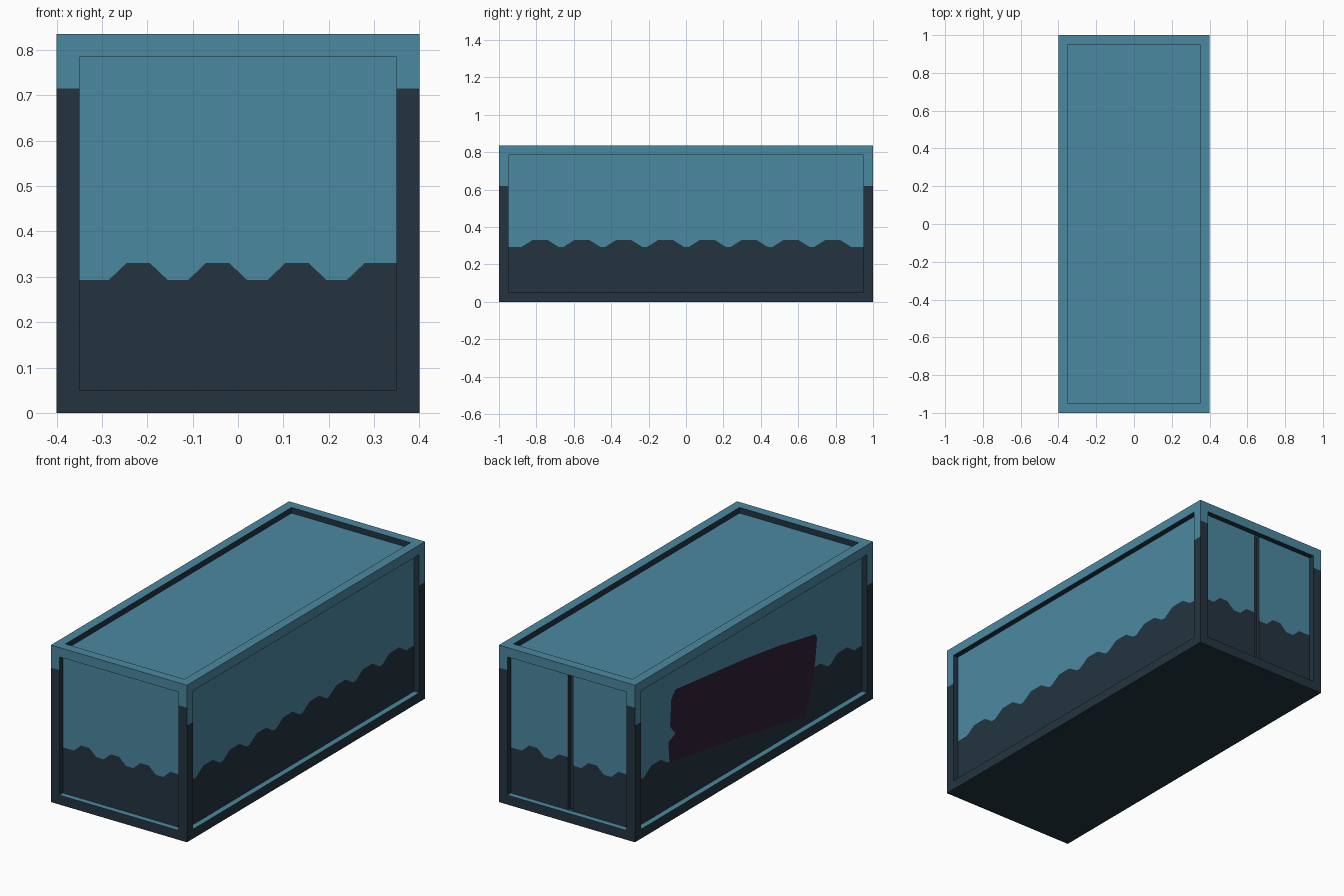
import bpy, bmesh, math
from mathutils import Matrix, Vector

if "Cube" in bpy.data.objects:
    bpy.data.objects.remove(bpy.data.objects["Cube"])

W, L, H = 0.4, 1.0, 0.835      # half width, half length, height
B, D = 0.05, 0.03              # beam width, panel recess


def material(name, rgb):
    m = bpy.data.materials.new(name)
    lin = [((c / 255 + 0.055) / 1.055) ** 2.4 for c in rgb]
    m.diffuse_color = (*lin, 1)
    m.use_nodes = True
    m.node_tree.nodes["Principled BSDF"].inputs["Base Color"].default_value = m.diffuse_color
    return m


TEAL = material("teal paint", (75, 136, 161))
DARK = material("dark navy paint", (35, 52, 64))
PLUM = material("dark plum patch", (47, 31, 53))


def make_object(name, bm, mats):
    me = bpy.data.meshes.new(name)
    for m in mats:
        me.materials.append(m)
    bm.to_mesh(me)
    bm.free()
    ob = bpy.data.objects.new(name, me)
    bpy.context.collection.objects.link(ob)
    return ob


def polygons(name, polys, matrix, mats):
    """Flat polygons given as (material index, [(u, z), ...]) on a wall plane."""
    bm = bmesh.new()
    for idx, pts in polys:
        f = bm.faces.new([bm.verts.new(matrix @ Vector((u, 0, z))) for u, z in pts])
        f.material_index = idx
    return make_object(name, bm, mats)


# Frame: box with recessed openings on all sides but the bottom
bm = bmesh.new()
tag = bm.faces.layers.int.new("reveal")
bmesh.ops.create_cube(bm, size=1, matrix=Matrix.Translation((0, 0, H / 2)) @ Matrix.Diagonal((2 * W, 2 * L, H, 1)))
bm.normal_update()
inner = [f for f in bm.faces if f.normal.z > -0.5]
bmesh.ops.inset_individual(bm, faces=inner, thickness=B, depth=0, use_even_offset=True)
reveal = bmesh.ops.inset_individual(bm, faces=inner, thickness=0, depth=-D)["faces"]
for f in reveal:
    f[tag] = 1
for f in inner:
    f[tag] = 0
bm.normal_update()
# side walls are rebuilt as two-tone panels
bmesh.ops.delete(bm, geom=[f for f in inner if abs(f.normal.z) < 0.5], context="FACES")
for z in (0.62, 0.715):
    bmesh.ops.bisect_plane(bm, geom=bm.verts[:] + bm.edges[:] + bm.faces[:], plane_co=(0, 0, z), plane_no=(0, 0, 1))
bm.normal_update()
for f in bm.faces:
    n, z = f.normal, f.calc_center_median().z
    if f[tag]:
        f.material_index = 0 if n.z > 0.5 else 1        # light sills, dark reveals
    else:
        limit = 0.62 if abs(n.x) > 0.5 else 0.715
        f.material_index = 0 if z > limit else 1
bm.faces.layers.int.remove(tag)
make_object("container_frame", bm, [TEAL, DARK])


def wave(half, first, period, flat, ramp):
    """Stepped wave line; first = left end of the first crest."""
    lo, hi = 0.293, 0.331
    pts, u = [(-half, lo)], first
    while u - ramp < half:
        pts += [(u - ramp, lo), (u, hi), (u + flat, hi), (u + flat + ramp, lo)]
        u += period
    pts = [p for p in pts if p[0] < half - 0.001]
    return pts + [(half, pts[-1][1])]


def clip(pts, a, b):
    def at(u):
        for (u0, z0), (u1, z1) in zip(pts, pts[1:]):
            if u0 - 1e-6 <= u <= u1 + 1e-6 and u1 > u0:
                return z0 + (z1 - z0) * (u - u0) / (u1 - u0)
    return [(a, at(a))] + [p for p in pts if a < p[0] < b] + [(b, at(b))]


def wall(name, line, matrix):
    a, b = line[0][0], line[-1][0]
    lower = [(a, B), (b, B)] + line[::-1]
    upper = line + [(b, H - B), (a, H - B)]
    polygons(name, [(0, upper), (1, lower)], matrix, [TEAL, DARK])


def plane(angle, dist):
    return Matrix.Rotation(math.radians(angle), 4, "Z") @ Matrix.Translation((0, -dist, 0))


end_line = wave(W - B, -0.245, 0.175, 0.05, 0.04)
side_line = wave(L - B, -0.82, 0.2235, 0.08, 0.06)
wall("front_wall", end_line, plane(0, L - D))
wall("right_wall", side_line, plane(90, W - D))
wall("left_wall", side_line, plane(-90, W - D))

# Rear doors with a dark groove between them
G = 0.015
back = plane(180, L - D)
wall("rear_door_1", clip(end_line, B - W, -G), back)
wall("rear_door_2", clip(end_line, G, W - B), back)
bm = bmesh.new()
prof = [(-G, 0), (-G, 0.02), (G, 0.02), (G, 0)]
rows = [[bm.verts.new(back @ Vector((u, d, z))) for u, d in prof] for z in (B, H - B)]
for i in range(3):
    bm.faces.new((rows[0][i], rows[0][i + 1], rows[1][i + 1], rows[1][i]))
make_object("door_groove", bm, [DARK])

# Painted patch on the left wall (u runs along -y)
patch = [(-0.67, 0.29), (-0.03, 0.19), (0.47, 0.10), (0.53, 0.25), (0.555, 0.366), (0.57, 0.48),
         (0.555, 0.505), (0.25, 0.56), (-0.02, 0.597), (-0.62, 0.66), (-0.655, 0.62),
         (-0.665, 0.48), (-0.62, 0.425), (-0.68, 0.40)]
polygons("left_wall_patch", [(0, patch)], plane(-90, W - D + 0.002), [PLUM])
